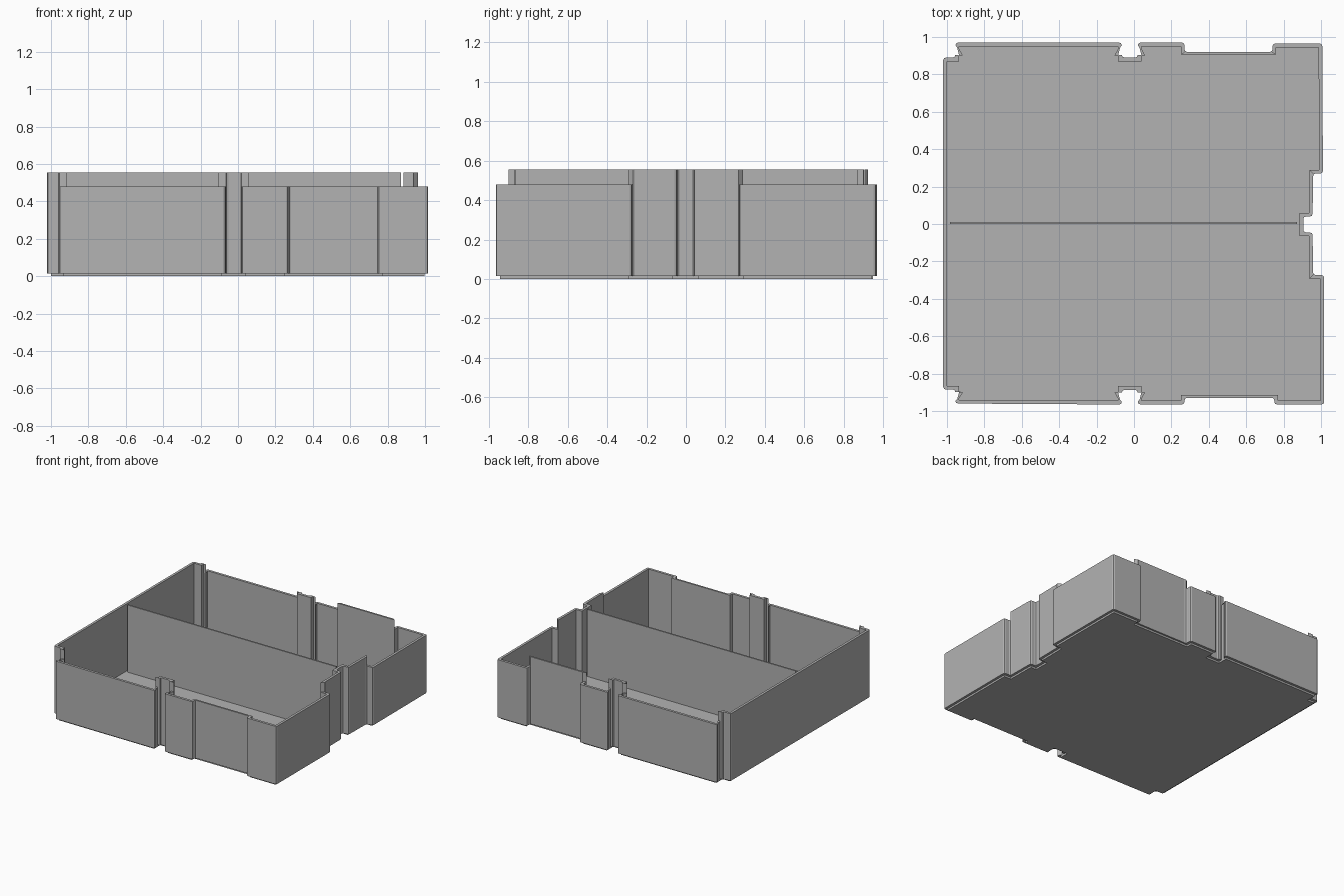
import bpy, bmesh
from mathutils import Vector

if "Cube" in bpy.data.objects:
    bpy.data.objects.remove(bpy.data.objects["Cube"], do_unlink=True)

LOW, HIGH = 0.48, 0.555      # the two rim heights
WALL, THIN = 0.02, 0.014     # wall thicknesses
FLOOR = 0.015
ROUND = 0.014                # inner corner radius

grey = bpy.data.materials.new("plain grey")
grey.use_nodes = True
grey.diffuse_color = (0.45, 0.45, 0.45, 1)
grey.node_tree.nodes["Principled BSDF"].inputs["Base Color"].default_value = grey.diffuse_color


def finish(name, bm):
    bmesh.ops.remove_doubles(bm, verts=bm.verts, dist=1e-5)
    bmesh.ops.recalc_face_normals(bm, faces=bm.faces)
    mesh = bpy.data.meshes.new(name)
    bm.to_mesh(mesh)
    bm.free()
    mesh.materials.append(grey)
    obj = bpy.data.objects.new(name, mesh)
    bpy.context.collection.objects.link(obj)
    return obj


# Outline, counterclockwise: x, y, height and thickness of the wall that starts here
outline = [
    (-1, -.865, HIGH, WALL), (-.935, -.865, HIGH, WALL), (-.935, -.9, LOW, WALL),
    (-.935, -.94, LOW, WALL), (-.085, -.945, LOW, WALL), (-.085, -.9, HIGH, WALL),
    (-.085, -.867, HIGH, WALL), (.04, -.867, HIGH, WALL), (.04, -.9, LOW, WALL),
    (.04, -.945, LOW, WALL), (.25, -.945, LOW, WALL), (.25, -.915, LOW, THIN),
    (.77, -.915, LOW, WALL), (.77, -.945, LOW, WALL), (.997, -.945, LOW, WALL),
    (.997, -.293, LOW, WALL), (.938, -.293, HIGH, WALL), (.935, -.065, HIGH, WALL),
    (.885, -.065, HIGH, WALL), (.885, .06, HIGH, WALL), (.935, .06, HIGH, WALL),
    (.938, .29, LOW, WALL), (.99, .29, LOW, WALL), (.987, .945, LOW, WALL),
    (.76, .945, LOW, WALL), (.76, .905, HIGH, THIN), (.25, .905, LOW, WALL),
    (.25, .95, LOW, WALL), (.04, .95, LOW, WALL), (.04, .9, HIGH, WALL),
    (.04, .87, HIGH, WALL), (-.085, .87, HIGH, WALL), (-.085, .9, LOW, WALL),
    (-.085, .95, LOW, WALL), (-.935, .95, LOW, WALL), (-.935, .9, HIGH, WALL),
    (-.935, .87, HIGH, WALL), (-1, .87, HIGH, WALL),
]
count = len(outline)
outer = [Vector(p[:2]) for p in outline]
height = [p[2] for p in outline]
along = [(outer[(i + 1) % count] - outer[i]).normalized() for i in range(count)]


def inner_corner(i):
    """Start, middle and end of the rounded inner corner at point i."""
    a, b = along[i - 1], along[i]
    ta, tb = outline[i - 1][3], outline[i][3]
    na, nb = Vector((-a.y, a.x)), Vector((-b.y, b.x))
    turn = a.cross(b)
    if abs(turn) < 0.2:
        q = outer[i] + na * ta
        return q, q, q
    q = outer[i] + (b * ta - a * tb) / -turn
    start, end = q - a * ROUND, q + b * ROUND
    middle = q + (b - a) * ROUND * 0.3
    return start, middle, end


corners = [inner_corner(i) for i in range(count)]

# Tray shell: stepped walls, underside and floor
bm = bmesh.new()


def face(points):
    bm.faces.new([bm.verts.new(p) for p in points])


def upright(p, q, low, high):
    face([(p.x, p.y, low), (q.x, q.y, low), (q.x, q.y, high), (p.x, p.y, high)])


def tidy(points):
    return [p for k, p in enumerate(points) if (p - points[k - 1]).length > 1e-5]


floor_loop = []
for i in range(count):
    j = (i + 1) % count
    h = height[i]
    inside = tidy([corners[i][1], corners[i][2], corners[j][0], corners[j][1]])
    upright(outer[i], outer[j], 0, h)
    for p, q in zip(inside, inside[1:]):
        upright(q, p, FLOOR, h)
    face([(p.x, p.y, h) for p in [outer[i], outer[j]] + inside[::-1]])
    if height[i - 1] != h:
        upright(outer[i], corners[i][1], min(h, height[i - 1]), max(h, height[i - 1]))
    floor_loop += corners[i]
face([(p.x, p.y, 0) for p in reversed(outer)])
face([(p.x, p.y, FLOOR) for p in tidy(floor_loop)])
finish("tray_shell", bm)

# Divider across the middle
bm = bmesh.new()
bmesh.ops.create_cube(bm, size=1)
bmesh.ops.scale(bm, vec=(1.855, 0.012, HIGH - FLOOR), verts=bm.verts)
bmesh.ops.translate(bm, vec=(-.0565, .006, (HIGH + FLOOR) / 2), verts=bm.verts)
finish("divider", bm)
